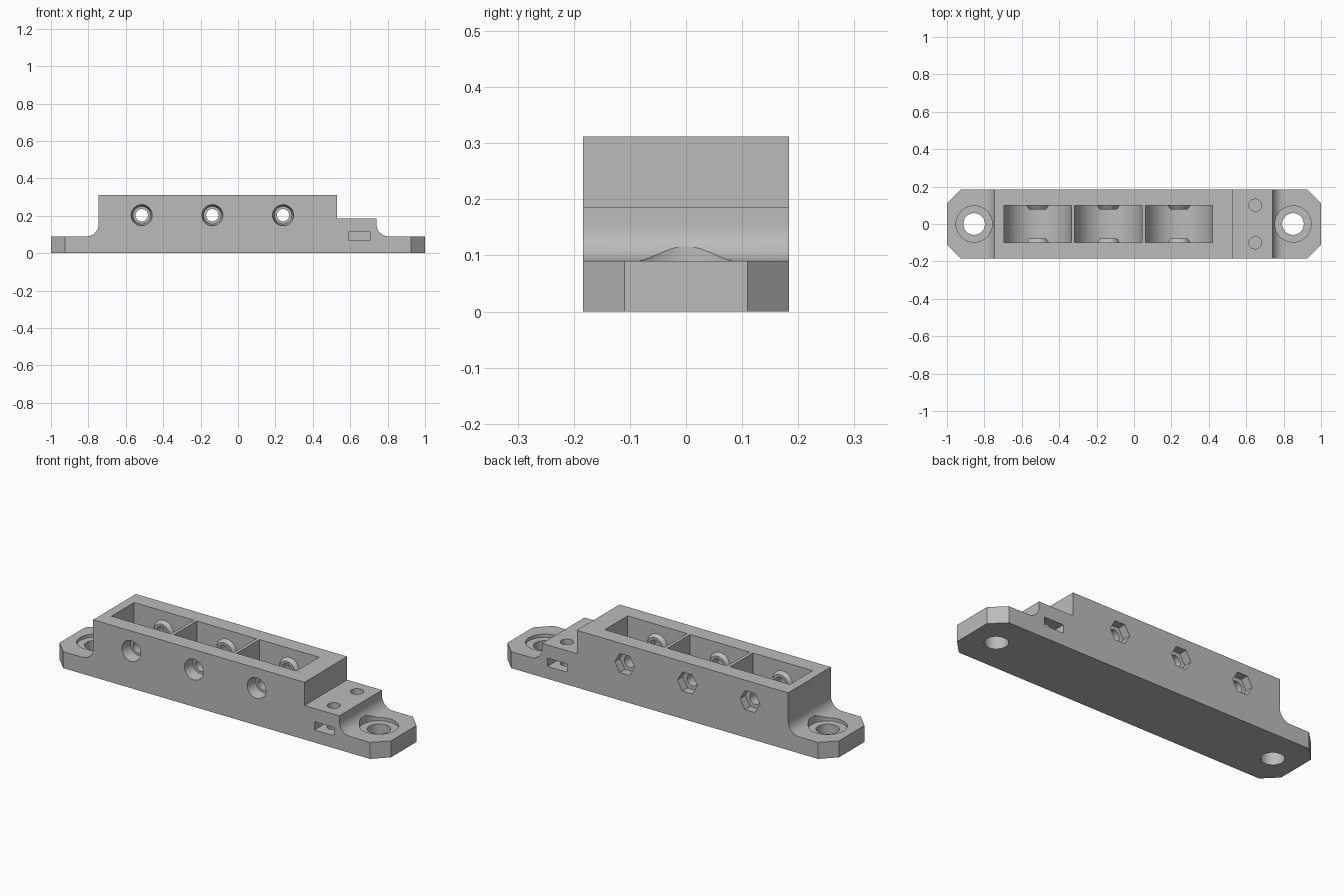
import bpy, bmesh
from math import cos, sin, pi, radians

if "Cube" in bpy.data.objects:
    bpy.data.objects.remove(bpy.data.objects["Cube"])

grey = bpy.data.materials.new("plain grey")
grey.use_nodes = True
grey.diffuse_color = (0.5, 0.5, 0.5, 1)
grey.node_tree.nodes["Principled BSDF"].inputs["Base Color"].default_value = (0.5, 0.5, 0.5, 1)

HALF_DEPTH, TOP, FLANGE, SHELF = 0.184, 0.312, 0.09, 0.185
AXLE_Z, POCKET_R, POCKET_Y = 0.203, 0.18, 0.098
AXLES = (-0.515, -0.137, 0.241)


def finish(name, bm):
    bmesh.ops.recalc_face_normals(bm, faces=bm.faces)
    mesh = bpy.data.meshes.new(name)
    bm.to_mesh(mesh)
    bm.free()
    mesh.materials.append(grey)
    obj = bpy.data.objects.new(name, mesh)
    bpy.context.collection.objects.link(obj)
    return obj


def loft(bm, first, second):
    """Closed solid between two matching outlines."""
    a = [bm.verts.new(p) for p in first]
    b = [bm.verts.new(p) for p in second]
    bm.faces.new(a)
    bm.faces.new(b)
    for i in range(len(a)):
        j = (i + 1) % len(a)
        bm.faces.new((a[i], a[j], b[j], b[i]))


def extrude_y(bm, outline, y0, y1):
    loft(bm, [(x, y0, z) for x, z in outline], [(x, y1, z) for x, z in outline])


def arc(cx, cz, r, start, end, steps):
    angles = [radians(start + (end - start) * i / steps) for i in range(steps + 1)]
    return [(cx + r * cos(t), cz + r * sin(t)) for t in angles]


def round_y(bm, x, y0, y1, r0, r1=None, sides=40):
    rings = []
    for y, r in ((y0, r0), (y1, r1 or r0)):
        rings.append([(x + r * cos(2 * pi * i / sides), y, AXLE_Z + r * sin(2 * pi * i / sides))
                      for i in range(sides)])
    loft(bm, *rings)


def round_z(bm, x, y, z0, z1, r, sides=48):
    ring = [(x + r * cos(2 * pi * i / sides), y + r * sin(2 * pi * i / sides)) for i in range(sides)]
    loft(bm, [(*p, z0) for p in ring], [(*p, z1) for p in ring])


def combine(target, bm, operation):
    tool = finish("helper", bm)
    tool.hide_render = True
    mod = target.modifiers.new("cut", "BOOLEAN")
    mod.operation, mod.solver, mod.object = operation, "EXACT", tool
    bpy.context.view_layer.objects.active = target
    bpy.ops.object.modifier_apply(modifier=mod.name)
    bpy.data.objects.remove(tool)


# Body: stepped block with filleted mounting flanges and chamfered corners
FILLET = 0.065
outline = [(-1, 0), (1, 0), (1, FLANGE)]
outline += arc(0.74 + FILLET, FLANGE + FILLET, FILLET, 270, 180, 12)
outline += [(0.74, SHELF), (0.53, SHELF), (0.53, TOP), (-0.745, TOP)]
outline += arc(-0.745 - FILLET, FLANGE + FILLET, FILLET, 0, -90, 12)
outline += [(-1, FLANGE)]
bm = bmesh.new()
extrude_y(bm, outline, -HALF_DEPTH, HALF_DEPTH)
corners = [e for e in bm.edges
           if all(abs(v.co.x) > 0.99 for v in e.verts)
           and abs(e.verts[0].co.z - e.verts[1].co.z) > 0.05]
bmesh.ops.bevel(bm, geom=corners, offset=0.074, segments=1, affect="EDGES")
body = finish("holder_body", bm)

# Three open pockets with round floors
bm = bmesh.new()
for x in AXLES:
    pocket = arc(x, AXLE_Z, POCKET_R, 180, 360, 40)
    pocket += [(x + POCKET_R, TOP + 0.1), (x - POCKET_R, TOP + 0.1)]
    extrude_y(bm, pocket, -POCKET_Y, POCKET_Y)
combine(body, bm, "DIFFERENCE")

# Tapered spacer bosses on the pocket walls
bm = bmesh.new()
for x in AXLES:
    for s in (-1, 1):
        round_y(bm, x, s * (POCKET_Y + 0.004), s * (POCKET_Y - 0.02), 0.062, 0.046)
combine(body, bm, "UNION")

# Axle bores
bm = bmesh.new()
for x in AXLES:
    round_y(bm, x, -0.3, 0.3, 0.033)
combine(body, bm, "DIFFERENCE")

# Screw head recesses in front, hexagonal nut recesses behind
bm = bmesh.new()
for x in AXLES:
    round_y(bm, x, -HALF_DEPTH - 0.01, -HALF_DEPTH + 0.06, 0.058, 0.047)
    round_y(bm, x, HALF_DEPTH - 0.045, HALF_DEPTH + 0.05, 0.06, sides=6)
combine(body, bm, "DIFFERENCE")

# Mounting holes, and shelf screw holes
bm = bmesh.new()
for x in (-0.855, 0.85):
    round_z(bm, x, 0, -0.1, 0.3, 0.058)
for y in (-0.1, 0.1):
    round_z(bm, 0.648, y, 0.03, 0.3, 0.033)
combine(body, bm, "DIFFERENCE")

# Shallow counterbores, and side slots for the shelf nuts
bm = bmesh.new()
for x in (-0.855, 0.85):
    round_z(bm, x, 0, 0.073, 0.3, 0.097)
slot = [(0.59, 0.068), (0.707, 0.068), (0.707, 0.113), (0.59, 0.113)]
for s in (-1, 1):
    extrude_y(bm, slot, s * 0.045, s * 0.25)
combine(body, bm, "DIFFERENCE")

bpy.ops.object.select_all(action="DESELECT")
body.select_set(True)
bpy.context.view_layer.objects.active = body
bpy.ops.object.shade_smooth_by_angle(angle=radians(30))
